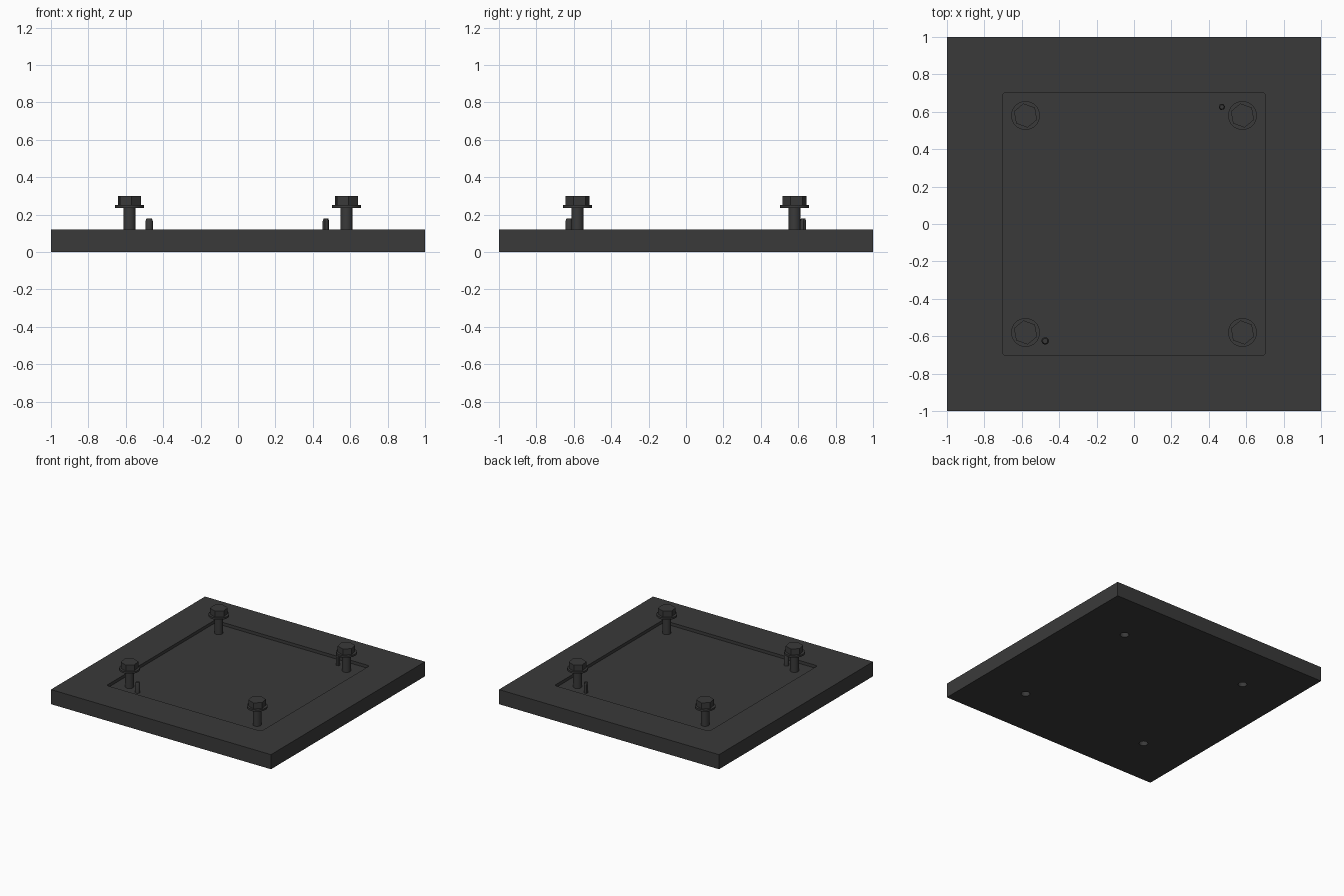
import bpy, bmesh, math

if "Cube" in bpy.data.objects:
    bpy.data.objects.remove(bpy.data.objects["Cube"])

dark = bpy.data.materials.new("dark_steel")
dark.diffuse_color = (0.042, 0.042, 0.042, 1)
dark.use_nodes = True
dark.node_tree.nodes["Principled BSDF"].inputs["Base Color"].default_value = dark.diffuse_color

BOLT, PLATE_TOP, FLOOR = 0.58, 0.12, 0.095


def circle(r, n, turn=0.0):
    return [(r * math.cos(turn + 2 * math.pi * i / n),
             r * math.sin(turn + 2 * math.pi * i / n)) for i in range(n)]


def rounded_square(half, r, n=6):
    pts = []
    for q, (sx, sy) in enumerate([(1, 1), (-1, 1), (-1, -1), (1, -1)]):
        for i in range(n + 1):
            a = math.pi / 2 * (q + i / n)
            pts.append((sx * (half - r) + r * math.cos(a), sy * (half - r) + r * math.sin(a)))
    return pts


def loft(bm, outline, levels, at=(0, 0)):
    """Closed solid: the outline scaled at each (z, scale) level."""
    rings = [[bm.verts.new((at[0] + x * s, at[1] + y * s, z)) for x, y in outline]
             for z, s in levels]
    n = len(outline)
    for a, b in zip(rings, rings[1:]):
        for i in range(n):
            bm.faces.new((a[i], a[(i + 1) % n], b[(i + 1) % n], b[i]))
    bm.faces.new(rings[0][::-1])
    bm.faces.new(rings[-1])


def finish(bm, name):
    bm.normal_update()
    me = bpy.data.meshes.new(name)
    bm.to_mesh(me)
    bm.free()
    ob = bpy.data.objects.new(name, me)
    bpy.context.collection.objects.link(ob)
    me.materials.append(dark)
    bpy.ops.object.select_all(action='DESELECT')
    ob.select_set(True)
    bpy.context.view_layer.objects.active = ob
    return ob


def cut(target, cutter):
    bpy.context.view_layer.objects.active = target
    mod = target.modifiers.new("cut", 'BOOLEAN')
    mod.operation, mod.solver, mod.object = 'DIFFERENCE', 'EXACT', cutter
    bpy.ops.object.modifier_apply(modifier=mod.name)
    bpy.data.objects.remove(cutter)


corners = [(sx * BOLT, sy * BOLT) for sx in (-1, 1) for sy in (-1, 1)]

# Base plate with shallow pocket and four bolt holes
bm = bmesh.new()
loft(bm, [(-1, -1), (1, -1), (1, 1), (-1, 1)], [(0, 1), (PLATE_TOP, 1)])
plate = finish(bm, "base_plate")

bm = bmesh.new()
loft(bm, rounded_square(0.703, 0.018), [(FLOOR, 1), (0.2, 1)])
cut(plate, finish(bm, "pocket_cutter"))

bm = bmesh.new()
for c in corners:
    loft(bm, circle(0.033, 32), [(-0.1, 1), (0.3, 1)], c)
cut(plate, finish(bm, "hole_cutter"))

# Flanged hex bolts
for i, c in enumerate(corners):
    bm = bmesh.new()
    loft(bm, circle(0.0322, 32), [(0.04, 1), (0.24, 1)], c)
    loft(bm, circle(0.077, 32), [(0.236, 1), (0.251, 1)], c)
    loft(bm, circle(0.0655, 6, math.radians(100)), [(0.25, 1), (0.30, 1)], c)
    finish(bm, f"hex_bolt_{i + 1}")
    bpy.ops.object.shade_smooth_by_angle(angle=math.radians(30))

# Locating pins: one round, one relieved to a diamond section
pin_levels = [(FLOOR - 0.02, 1), (0.165, 1), (0.18, 0.7)]
bm = bmesh.new()
loft(bm, circle(0.0195, 24), pin_levels, (-0.475, -0.625))
finish(bm, "round_locating_pin")
bpy.ops.object.shade_smooth_by_angle(angle=math.radians(30))

bm = bmesh.new()
loft(bm, circle(0.0175, 6, math.radians(10)), pin_levels, (0.47, 0.626))
finish(bm, "diamond_locating_pin")
